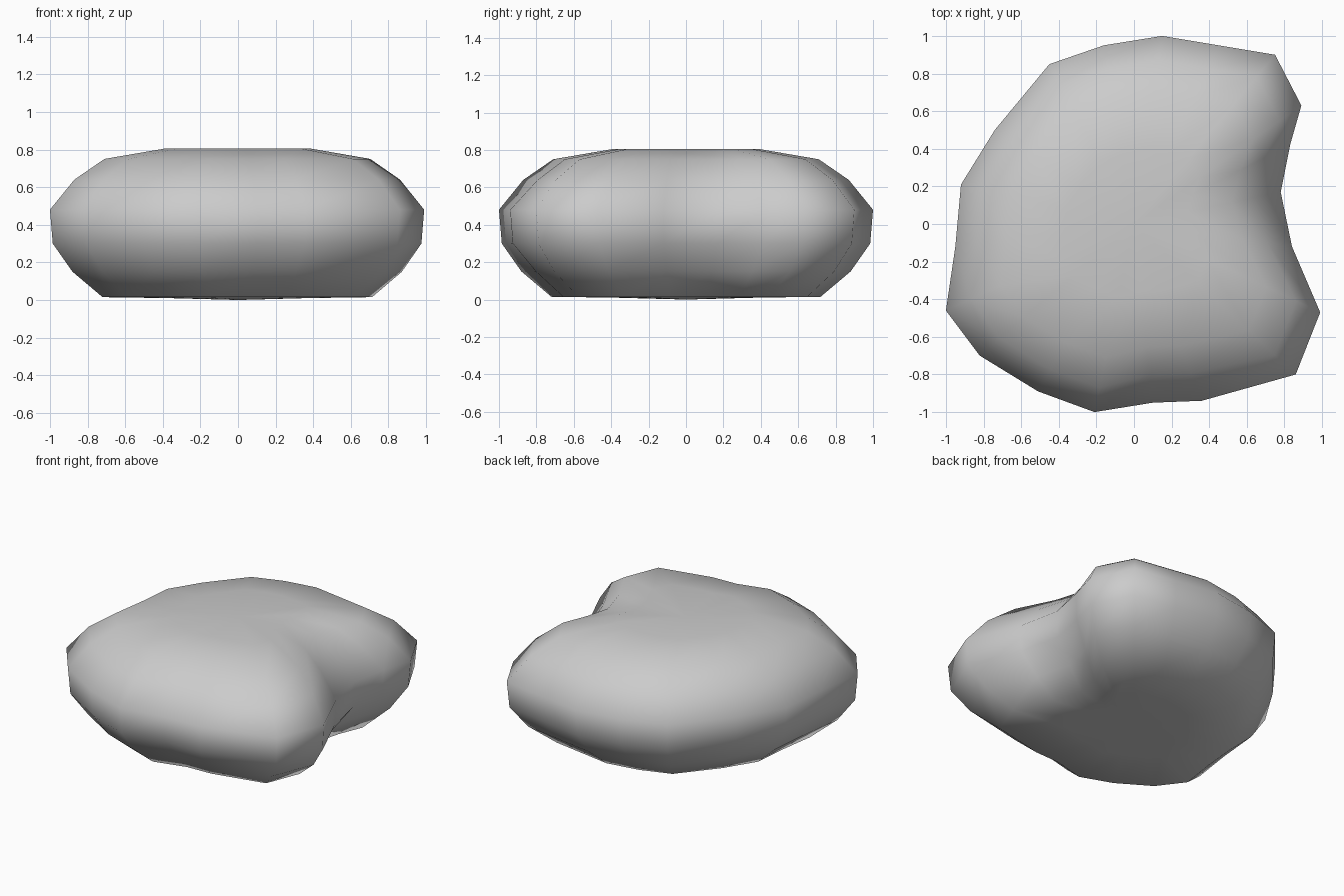
import bpy, bmesh

if "Cube" in bpy.data.objects:
    bpy.data.objects.remove(bpy.data.objects["Cube"])

# widest outline of the pebble seen from above, counter-clockwise
OUTLINE = [(0.99, -0.47), (0.84, -0.12), (0.78, 0.17), (0.83, 0.42), (0.89, 0.63),
           (0.75, 0.90), (0.45, 0.95), (0.15, 1.0), (-0.16, 0.95), (-0.45, 0.85),
           (-0.74, 0.5), (-0.92, 0.21), (-0.95, -0.12), (-1.0, -0.46), (-0.82, -0.7),
           (-0.51, -0.89), (-0.21, -1.0), (0.1, -0.95), (0.36, -0.94), (0.86, -0.80)]
# (height, scale of the outline)
LEVELS = [(0.01, 0.37), (0.015, 0.72), (0.15, 0.88), (0.30, 0.985), (0.48, 1.0),
          (0.64, 0.87), (0.75, 0.71), (0.805, 0.39)]
# extra inset of the side dent and the shallow front dent, by outline index
DENT = {1: 0.97, 2: 0.94, 3: 0.96, 17: 0.97, 18: 0.97}

bm = bmesh.new()
rings = []
for z, s in LEVELS:
    ring = []
    for i, (x, y) in enumerate(OUTLINE):
        k = s * (DENT.get(i, 1.0) if s < 0.95 else 1.0)
        ring.append(bm.verts.new((x * k, y * k, z)))
    rings.append(ring)

# skin between neighbouring rings
n = len(OUTLINE)
for low, high in zip(rings, rings[1:]):
    for i in range(n):
        j = (i + 1) % n
        bm.faces.new((low[i], low[j], high[j], high[i]))

# closed bottom and slightly dished top
bottom = bm.verts.new((0, 0, 0.0))
top = bm.verts.new((0, 0, 0.79))
for i in range(n):
    j = (i + 1) % n
    bm.faces.new((bottom, rings[0][j], rings[0][i]))
    bm.faces.new((top, rings[-1][i], rings[-1][j]))

bmesh.ops.recalc_face_normals(bm, faces=bm.faces)
for f in bm.faces:
    f.smooth = True
mesh = bpy.data.meshes.new("pebble")
bm.to_mesh(mesh)
bm.free()
pebble = bpy.data.objects.new("pebble", mesh)
bpy.context.collection.objects.link(pebble)
